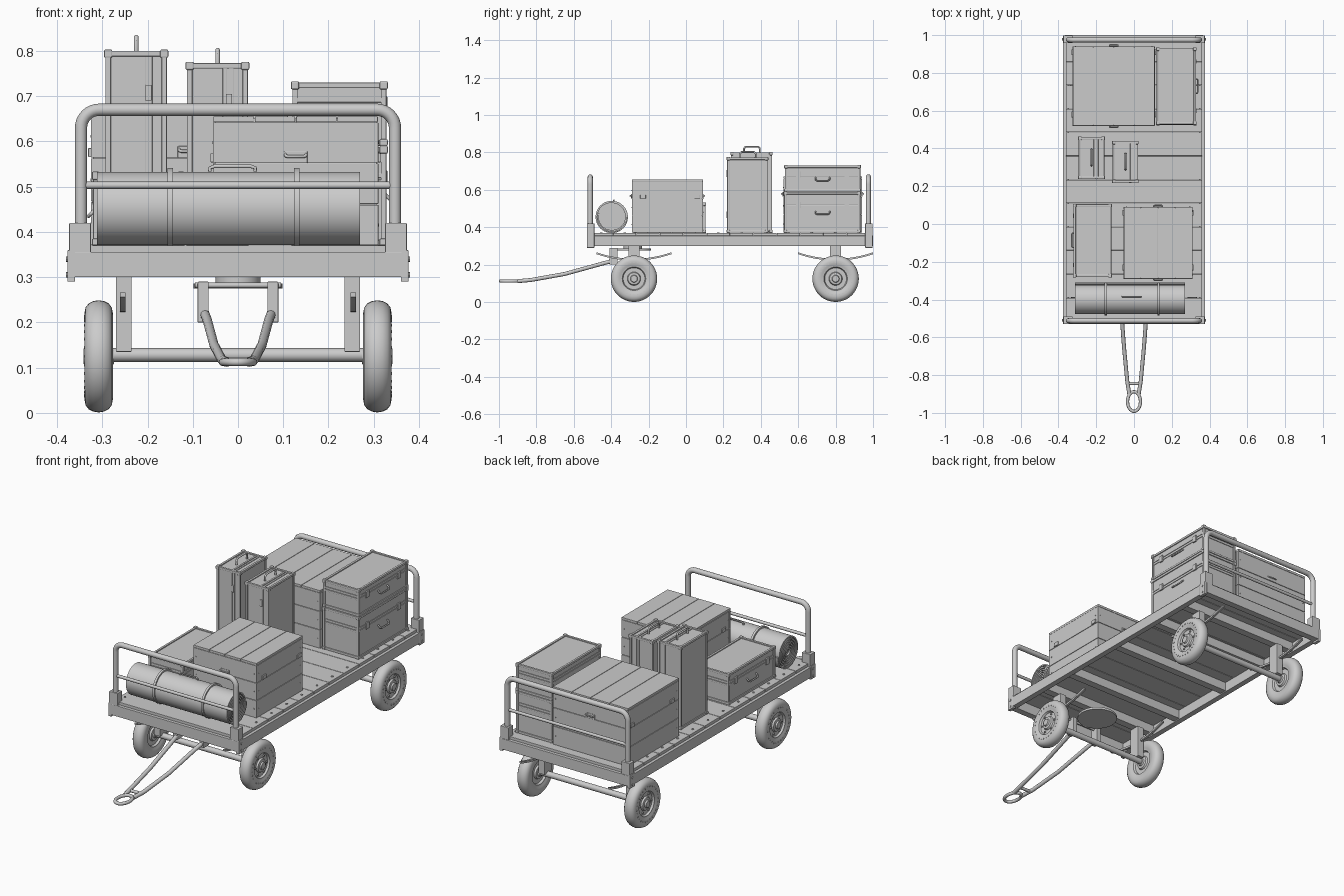
import bpy, bmesh, math
from mathutils import Vector, Matrix

if "Cube" in bpy.data.objects:
    bpy.data.objects.remove(bpy.data.objects["Cube"])


def finish(name, bm, bevel=0.0, smooth=False):
    bmesh.ops.recalc_face_normals(bm, faces=bm.faces)
    me = bpy.data.meshes.new(name)
    bm.to_mesh(me)
    bm.free()
    ob = bpy.data.objects.new(name, me)
    bpy.context.collection.objects.link(ob)
    if bevel:
        m = ob.modifiers.new("bevel", 'BEVEL')
        m.width, m.segments, m.limit_method = bevel, 2, 'ANGLE'
    if smooth:
        bpy.ops.object.select_all(action='DESELECT')
        ob.select_set(True)
        bpy.context.view_layer.objects.active = ob
        bpy.ops.object.shade_smooth_by_angle(angle=math.radians(35))
    return ob


def boxes(name, items, bevel=0.0015):
    """Each item is (x0, x1, y0, y1, z0, z1)."""
    bm = bmesh.new()
    for x0, x1, y0, y1, z0, z1 in items:
        m = Matrix.Translation(((x0+x1)/2, (y0+y1)/2, (z0+z1)/2)) @ Matrix.Diagonal((x1-x0, y1-y0, z1-z0, 1))
        bmesh.ops.create_cube(bm, size=1, matrix=m)
    return finish(name, bm, bevel)


def cyls(name, items, axis='X', seg=32):
    """Each item is (centre, radius, length)."""
    rot = {'X': Matrix.Rotation(math.pi/2, 4, 'Y'), 'Y': Matrix.Rotation(math.pi/2, 4, 'X'), 'Z': Matrix()}[axis]
    bm = bmesh.new()
    for c, r, l in items:
        bmesh.ops.create_cone(bm, cap_ends=True, segments=seg, radius1=r, radius2=r, depth=l,
                              matrix=Matrix.Translation(c) @ rot)
    return finish(name, bm, smooth=True)


def tube(name, pts, r, closed=False, res=4):
    cu = bpy.data.curves.new(name, 'CURVE')
    cu.dimensions, cu.bevel_depth, cu.bevel_resolution, cu.use_fill_caps = '3D', r, res, True
    sp = cu.splines.new('POLY')
    sp.points.add(len(pts) - 1)
    for p, q in zip(sp.points, pts):
        p.co = (*q, 1)
    sp.use_cyclic_u = closed
    tmp = bpy.data.objects.new("tmp", cu)
    bpy.context.collection.objects.link(tmp)
    bm = bmesh.new()
    bm.from_mesh(tmp.evaluated_get(bpy.context.evaluated_depsgraph_get()).to_mesh())
    bpy.data.objects.remove(tmp)
    return finish(name, bm, smooth=True)


def handle(name, c, along, out, length, height, r=0.005):
    c, a, o = Vector(c), Vector(along) * length / 2, Vector(out) * height
    tube(name, [c - a, c - a + o*.7, c - a*.8 + o, c + a*.8 + o, c + a, c + a][:4] + [c + a + o*.7, c + a], r)


# Deck: cross planks, bolts, edge beams, under beams
n, y0, y1 = 12, -0.515, 0.985
w = (y1 - y0) / n
boxes("deck_planks", [(-.36, .36, y0 + i*w + .001, y0 + (i+1)*w - .001, .352, .37) for i in range(n)])
cyls("deck_bolts", [((s*.335, y0 + (i+.5)*w, .371), .006, .004) for i in range(n) for s in (-1, 1)], 'Z', 10)
boxes("frame_beams", [(-.375, -.345, -.52, .99, .30, .355), (.345, .375, -.52, .99, .30, .355),
                      (-.365, .365, -.53, -.495, .30, .356), (-.365, .365, .965, 1.0, .30, .356)])
boxes("under_beams", [(-.345, .345, y-.02, y+.02, .305, .352) for y in (-.28, -.08, .28, .58, .80)])

# Corner sockets with bolts
sockets, bolts = [], []
for sx in (-1, 1):
    for ya, yb, yo in ((-.53, -.49, -.532), (.958, .998, 1.0)):
        xs = sorted((sx*.325, sx*.373))
        sockets.append((*xs, ya, yb, .354, .42))
        sockets.append((*sorted((sx*.36, sx*.377)), ya, yb, .29, .36))
        bolts += [((sx*.377, (ya+yb)/2, z), .006, .006) for z in (.305, .34)]
boxes("corner_sockets", sockets, .002)
cyls("socket_bolts", bolts, 'X', 8)

# End rails with rounded top corners
for nm, y in (("front", -.512), ("rear", .975)):
    R, X, Z = .04, .347, .67
    arc = [(X - R + R*math.cos(a), y, Z - R + R*math.sin(a)) for a in [i*math.pi/16 for i in range(9)]]
    tube(nm + "_rail", [(X, y, .40)] + arc + [(-p[0], p[1], p[2]) for p in reversed(arc)] + [(-X, y, .40)], .0135)
    tube(nm + "_rail_bar", [(-.337, y, .503), (.337, y, .503)], .008)

# Wheels: lathed profile (radius, sideways offset)
half = [(0, .034), (.017, .034), (.02, .027), (.032, .025), (.036, .016), (.058, .016), (.063, .026),
        (.072, .027), (.078, .03), (.095, .0315), (.108, .029), (.117, .022), (.122, .012)]
profile = half + [(.124, 0)] + [(r, -x) for r, x in reversed(half)]
for nm, y in (("front", -.278), ("rear", .80)):
    for sn, sx in (("left", -1), ("right", 1)):
        C = Vector((sx*.308, y, .125))
        bm = bmesh.new()
        vs = [bm.verts.new(C + Vector((sx*x, 0, r))) for r, x in profile]
        es = [bm.edges.new(p) for p in zip(vs, vs[1:])]
        bmesh.ops.spin(bm, geom=vs + es, cent=C, axis=(1, 0, 0), angle=2*math.pi, steps=48)
        bmesh.ops.remove_doubles(bm, verts=bm.verts, dist=1e-5)
        finish(f"{nm}_{sn}_wheel", bm, smooth=True)

        def ring(k, r, x):
            return [C + Vector((sx*x, r*math.cos(2*math.pi*i/k), r*math.sin(2*math.pi*i/k))) for i in range(k)]
        cyls(f"{nm}_{sn}_wheel_nuts", [(p, .005, .008) for p in ring(6, .047, .018)], 'X', 6)
        cyls(f"{nm}_{sn}_tyre_studs", [(p, .0035, .003) for p in ring(28, .088, .031)], 'X', 6)
    # Axle, hangers, leaf springs
    cyls(nm + "_axle", [((0, y, .128), .015, .6)], 'X', 24)
    boxes(nm + "_hangers", [(s*.2525 - .0175, s*.2525 + .0175, y-.03, y+.03, .135, .305) for s in (-1, 1)])
    for sn, sx in (("left", -1), ("right", 1)):
        bm = bmesh.new()
        rows = []
        for i in range(17):
            t = i/8 - 1
            z = .222 + .034*t*t
            rows.append([bm.verts.new((sx*.255 + dx, y + .2*t, z + dz))
                         for dx, dz in ((-.006, 0), (.006, 0), (.006, .01), (-.006, .01))])
        for a, b in zip(rows, rows[1:]):
            for k in range(4):
                bm.faces.new((a[k], a[(k+1) % 4], b[(k+1) % 4], b[k]))
        bm.faces.new(rows[0])
        bm.faces.new(rows[-1])
        finish(f"{nm}_{sn}_leaf_spring", bm, smooth=True)

# Turntable and drawbar
cyls("turntable", [((0, -.285, .28), .098, .011), ((0, -.285, .295), .05, .03)], 'Z', 40)
boxes("drawbar_brackets", [(s*.077 - .012, s*.077 + .012, -.41, -.365, .20, .29) for s in (-1, 1)])
cyls("drawbar_pin", [((0, -.39, .282), .006, .19)], 'X', 16)
for sn, s in (("left", -1), ("right", 1)):
    tube(f"drawbar_arm_{sn}", [(s*.076, -.375, .225), (s*.068, -.45, .205), (s*.053, -.65, .15),
                               (s*.036, -.83, .118), (s*.025, -.90, .112)], .0105)
tube("drawbar_crossbar", [(-.034, -.845, .115), (.034, -.845, .115)], .008)
tube("drawbar_ring", [(.034*math.cos(a), -.94 + .052*math.sin(a), .112)
                      for a in [i*math.pi/16 for i in range(32)]], .0085, True)


# Wooden crates: boarded sides and lid, screws
def crate(name, x0, x1, y0, y1, z0, z1, rows=3, cols=4):
    t, g = .012, .001
    items = [(x0+.004, x1-.004, y0+.004, y1-.004, z0+.002, z1-.004)]
    h, cw = (z1 - t - z0) / rows, (x1 - x0) / cols
    screws_y, screws_x = [], []
    for i in range(rows):
        za, zb = z0 + i*h + g, z0 + (i+1)*h - g
        items += [(x0, x1, y0, y0+t, za, zb), (x0, x1, y1-t, y1, za, zb),
                  (x0, x0+t, y0+t, y1-t, za, zb), (x1-t, x1, y0+t, y1-t, za, zb)]
        zc = (za + zb)/2
        screws_y += [((x, y, zc), .003, .003) for x in (x0+.015, x1-.015) for y in (y0, y1)]
        screws_x += [((x, y, zc), .003, .003) for x in (x0, x1) for y in (y0+.02, y1-.02)]
    items += [(x0 + i*cw + g, x0 + (i+1)*cw - g, y0, y1, z1-t, z1) for i in range(cols)]
    boxes(name, items, .001)
    cyls(name + "_end_screws", screws_y, 'Y', 8)
    cyls(name + "_side_screws", screws_x, 'X', 8)
    xc, yc, zh = (x0+x1)/2, (y0+y1)/2, z0 + .68*(z1-z0)
    for y, s, k in ((y0, -1, "front"), (y1, 1, "back")):
        handle(f"{name}_{k}_handle", (xc, y, zh+.008), (1, 0, 0), (0, s*.9, -.5), .045, .01, .0035)
        boxes(f"{name}_{k}_handle_plate", [(xc-.026, xc+.026, min(y, y+s*.003), max(y, y+s*.003), zh-.012, zh+.014)])
    boxes(name + "_latches", [(x-.006, x+.006, y-.015, y+.015, zh-.01, zh+.01)
                              for x in (x0, x1) for y in (y0+.06, y1-.03)])


crate("large_crate", -.325, .11, .52, .94, .37, .672)
crate("small_crate", -.055, .31, -.29, .09, .37, .655)


# Travel cases: panel body, edge trims, corner caps, lid band
def case(name, x0, x1, y0, y1, z0, z1, axis, t=.012):
    i = .005
    X, Y, Z = ((x0, x0+t), (x1-t, x1)), ((y0, y0+t), (y1-t, y1)), ((z0, z0+t), (z1-t, z1))
    boxes(name + "_body", [(x0+i, x1-i, y0+i, y1-i, z0+i, z1-i)], .004)
    trims = [(x0, x1, *a, *b) for a in Y for b in Z] + [(*a, y0, y1, *b) for a in X for b in Z]
    trims += [(*a, *b, z0, z1) for a in X for b in Y]
    boxes(name + "_trim", trims, .002)
    c = .003
    boxes(name + "_corner_caps", [(a[0]-c, a[1]+c, b[0]-c, b[1]+c, d[0]-(c if d[0] > z0 else 0), d[1]+c)
                                  for a in X for b in Y for d in Z], .003)
    lo, hi = [x0+.002, y0+.002, z0+.002], [x1-.002, y1-.002, z1-.002]
    m = lo[axis] + .68*(hi[axis] - lo[axis])
    bands = []
    for d in (-.007, .007):
        a, b = lo[:], hi[:]
        a[axis], b[axis] = m + d - .005, m + d + .005
        bands.append((a[0], b[0], a[1], b[1], a[2], b[2]))
    boxes(name + "_lid_band", bands, .001)


case("tall_case_left", -.293, -.157, .24, .46, .37, .80, 0)
handle("tall_case_left_handle", (-.225, .352, .798), (0, 1, 0), (0, 0, 1), .085, .033)
case("tall_case_right", -.113, .022, .22, .437, .37, .773, 0)
handle("tall_case_right_handle", (-.045, .33, .771), (0, 1, 0), (0, 0, 1), .085, .031)
for nm, x, y, z in (("tall_case_left", -.198, .24, .69), ("tall_case_right", -.02, .22, .67)):
    boxes(nm + "_latches", [(x-.007, x+.007, y-.004, y+.004, k, k+.035) for k in (z, z-.22)])
case("lower_case", .12, .328, .525, .932, .37, .588, 2)
case("upper_case", .12, .328, .528, .932, .59, .73, 2)
case("flat_case", -.32, -.12, -.28, .105, .37, .53, 2)
for nm, x, s, y, z, zl in (("lower_case", .323, 1, .73, .475, .52), ("upper_case", .323, 1, .73, .655, .683),
                           ("flat_case", -.315, -1, -.087, .44, .478)):
    handle(nm + "_handle", (x, y, z+.01), (0, 1, 0), (s*.7, 0, -.7), .075, .022, .004)
    boxes(nm + "_latches", [(x-.007, x+.007, y+d-.012, y+d+.012, zl-.018, zl+.016) for d in (-.13, .13)])

# Rolled blanket: spiral sheet extruded along x, dark core, straps, handle
C = Vector((0, -.397, .455))
bm = bmesh.new()
turns, N = 6, 240
rows = []
for k in range(N + 1):
    a = 2*math.pi*turns*k/N
    r = .012 + .071*k/N
    d = Vector((0, math.cos(a), math.sin(a)))
    rows.append([bm.verts.new(C + d*rr + Vector((x, 0, 0))) for x, rr in
                 ((-.312, r-.004), (.27, r-.004), (.27, r+.0035), (-.312, r+.0035))])
for a, b in zip(rows, rows[1:]):
    for k in range(4):
        bm.faces.new((a[k], a[(k+1) % 4], b[(k+1) % 4], b[k]))
bm.faces.new(rows[0])
bm.faces.new(rows[-1])
finish("blanket_roll", bm, smooth=True)
cyls("blanket_core", [(C + Vector((-.021, 0, 0)), .072, .566)], 'X', 48)
cyls("blanket_straps", [(C + Vector((x, 0, 0)), .0862, .012) for x in (-.15, .13)], 'X', 64)
handle("blanket_handle", (-.012, -.385, .533), (1, 0, 0), (0, 0, 1), .10, .012, .004)
